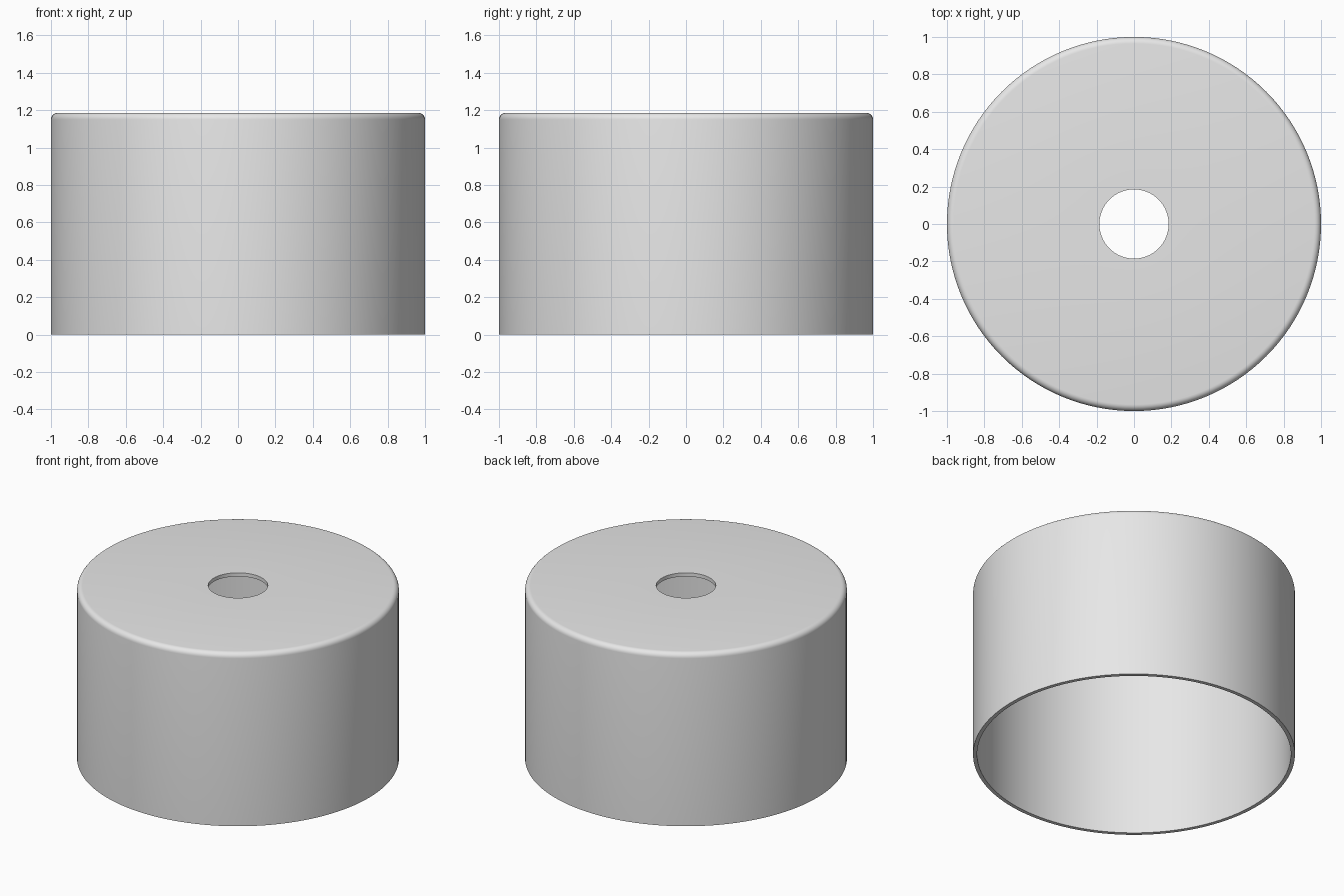
import bpy
import bmesh
from math import cos, sin, pi, radians
from mathutils import Matrix, Vector

cube = bpy.data.objects.get("Cube")
if cube:
    bpy.data.objects.remove(cube, do_unlink=True)

# Main dimensions
RADIUS, HEIGHT = 1.0, 1.185
WALL, HOLE, FILLET = 0.025, 0.185, 0.035
SEGMENTS, FILLET_STEPS = 128, 6

# Plain grey material
grey = bpy.data.materials.new("light grey")
grey.use_nodes = True
colour = (0.8, 0.8, 0.8, 1)
grey.diffuse_color = colour
grey.node_tree.nodes["Principled BSDF"].inputs["Base Color"].default_value = colour

# Closed wall profile: rim, outer wall, rounded shoulder, hole, ceiling, inner wall
profile = [(RADIUS - WALL, 0), (RADIUS, 0)]
for i in range(FILLET_STEPS + 1):
    a = pi / 2 * i / FILLET_STEPS
    profile.append((RADIUS - FILLET + FILLET * cos(a),
                    HEIGHT - FILLET + FILLET * sin(a)))
profile += [(HOLE, HEIGHT), (HOLE, HEIGHT - WALL),
            (RADIUS - WALL, HEIGHT - WALL)]

# Revolve the profile into an open-bottomed cap
bm = bmesh.new()
verts = [bm.verts.new((r, 0, z)) for r, z in profile]
edges = [bm.edges.new((v, verts[(i + 1) % len(verts)]))
         for i, v in enumerate(verts)]
bmesh.ops.spin(bm, geom=verts + edges, cent=(0, 0, 0), axis=(0, 0, 1),
               angle=2 * pi, steps=SEGMENTS, use_merge=True)
bmesh.ops.remove_doubles(bm, verts=bm.verts, dist=0.0001)
bmesh.ops.recalc_face_normals(bm, faces=bm.faces)
mesh = bpy.data.meshes.new("hollow_cap")
bm.to_mesh(mesh)
bm.free()
mesh.materials.append(grey)

cap = bpy.data.objects.new("hollow_cap", mesh)
bpy.context.collection.objects.link(cap)
bpy.ops.object.select_all(action='DESELECT')
cap.select_set(True)
bpy.context.view_layer.objects.active = cap
bpy.ops.object.shade_smooth_by_angle(angle=radians(30))
